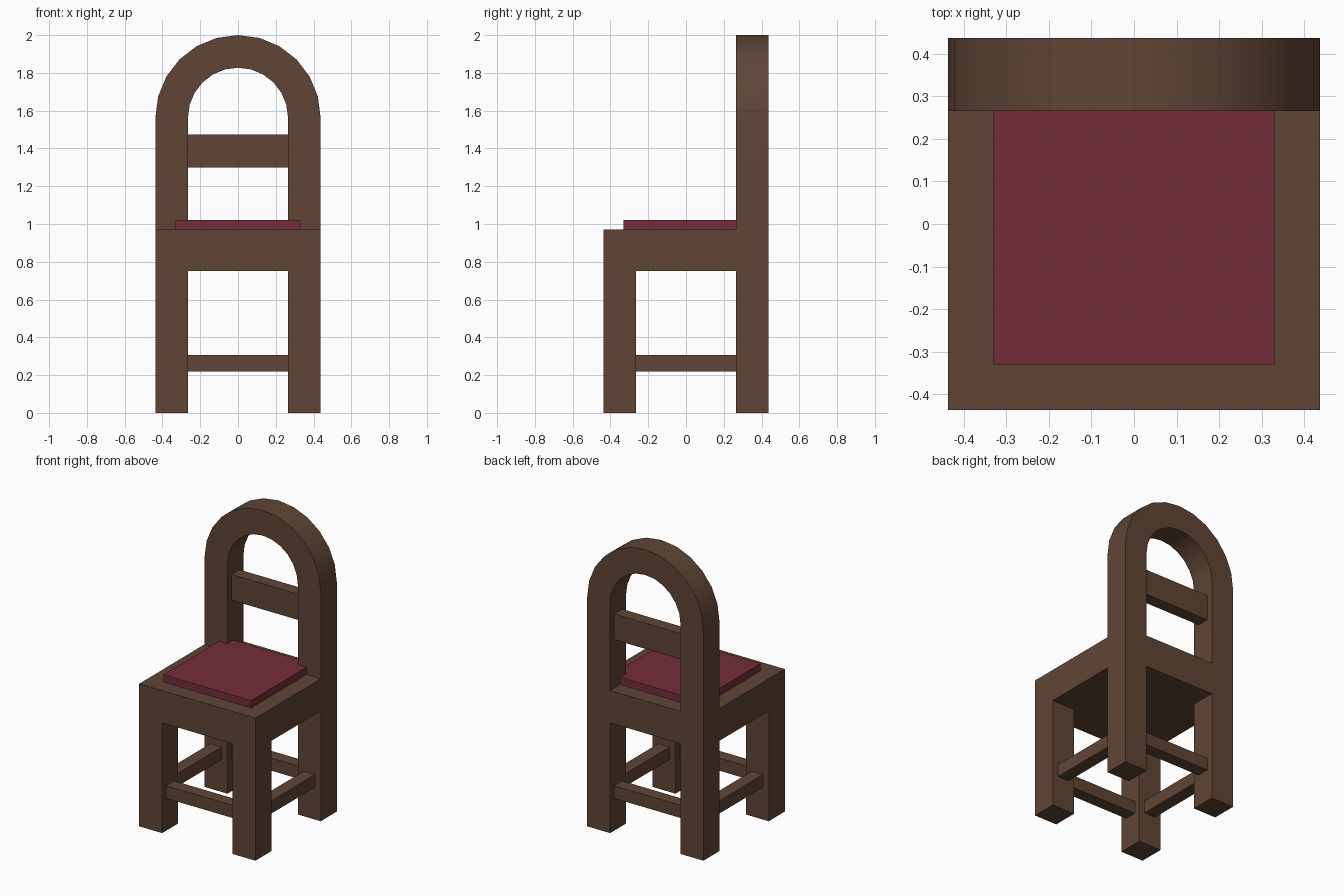
import bpy, bmesh, math

if "Cube" in bpy.data.objects:
    bpy.data.objects.remove(bpy.data.objects["Cube"])

W = 0.4375            # half width of the chair
T = 0.1725            # leg thickness
C = W - T / 2         # leg centre offset
I = W - T             # inner edge of the legs
SEAT_LOW, SEAT_TOP = 0.75, 0.97


def material(name, rgb):
    m = bpy.data.materials.new(name)
    m.diffuse_color = (*rgb, 1)
    m.use_nodes = True
    m.node_tree.nodes["Principled BSDF"].inputs["Base Color"].default_value = m.diffuse_color
    return m


wood = material("brown wood", (0.115, 0.06, 0.036))
fabric = material("red fabric", (0.175, 0.026, 0.044))


def finish(bm, name, mat):
    bmesh.ops.recalc_face_normals(bm, faces=bm.faces)
    me = bpy.data.meshes.new(name)
    bm.to_mesh(me)
    bm.free()
    me.materials.append(mat)
    ob = bpy.data.objects.new(name, me)
    bpy.context.collection.objects.link(ob)
    return ob


def box(name, x, y, z, mat=wood):
    bm = bmesh.new()
    bmesh.ops.create_cube(bm, size=1)
    for v in bm.verts:
        v.co = [a + (b - a) * (c + 0.5) for (a, b), c in zip((x, y, z), v.co)]
    return finish(bm, name, mat)


def around(c, t):
    return (c - t / 2, c + t / 2)


# Legs and side stretchers
for side, s in (("left", -1), ("right", 1)):
    for end, e in (("front", -1), ("back", 1)):
        box(f"{end}_{side}_leg", around(s * C, T), around(e * C, T), (0, SEAT_LOW))
    box(f"{side}_stretcher", around(s * C, 0.086), (-I, I), (0.22, 0.306))

# Front and back stretchers
for end, e in (("front", -1), ("back", 1)):
    box(f"{end}_stretcher", (-I, I), around(e * C, 0.086), (0.22, 0.306))

# Seat, cushion and back slat
box("seat", (-W, W), (-W, W), (SEAT_LOW, SEAT_TOP))
box("cushion", (-0.33, 0.33), (-0.33, 0.33), (SEAT_TOP, 1.02), fabric)
box("back_slat", (-I, I), around(C, 0.086), (1.30, 1.475))


# Arched back: a strip between outer and inner outlines, extruded in depth
def outline(r):
    spring = 2 - W
    arc = [(r * math.cos(math.pi * k / 12), spring + r * math.sin(math.pi * k / 12))
           for k in range(13)]
    return [(r, SEAT_TOP)] + arc + [(-r, SEAT_TOP)]


bm = bmesh.new()
outer, inner = ([bm.verts.new((x, I, z)) for x, z in outline(r)] for r in (W, I))
for k in range(len(outer) - 1):
    bm.faces.new((outer[k], outer[k + 1], inner[k + 1], inner[k]))
front = bm.faces[:]
ext = bmesh.ops.extrude_face_region(bm, geom=front, use_keep_orig=True)
moved = [g for g in ext["geom"] if isinstance(g, bmesh.types.BMVert)]
bmesh.ops.translate(bm, verts=moved, vec=(0, T, 0))
arch = finish(bm, "arched_back", wood)
bpy.ops.object.select_all(action='DESELECT')
arch.select_set(True)
bpy.context.view_layer.objects.active = arch
bpy.ops.object.shade_smooth_by_angle(angle=math.radians(30))
